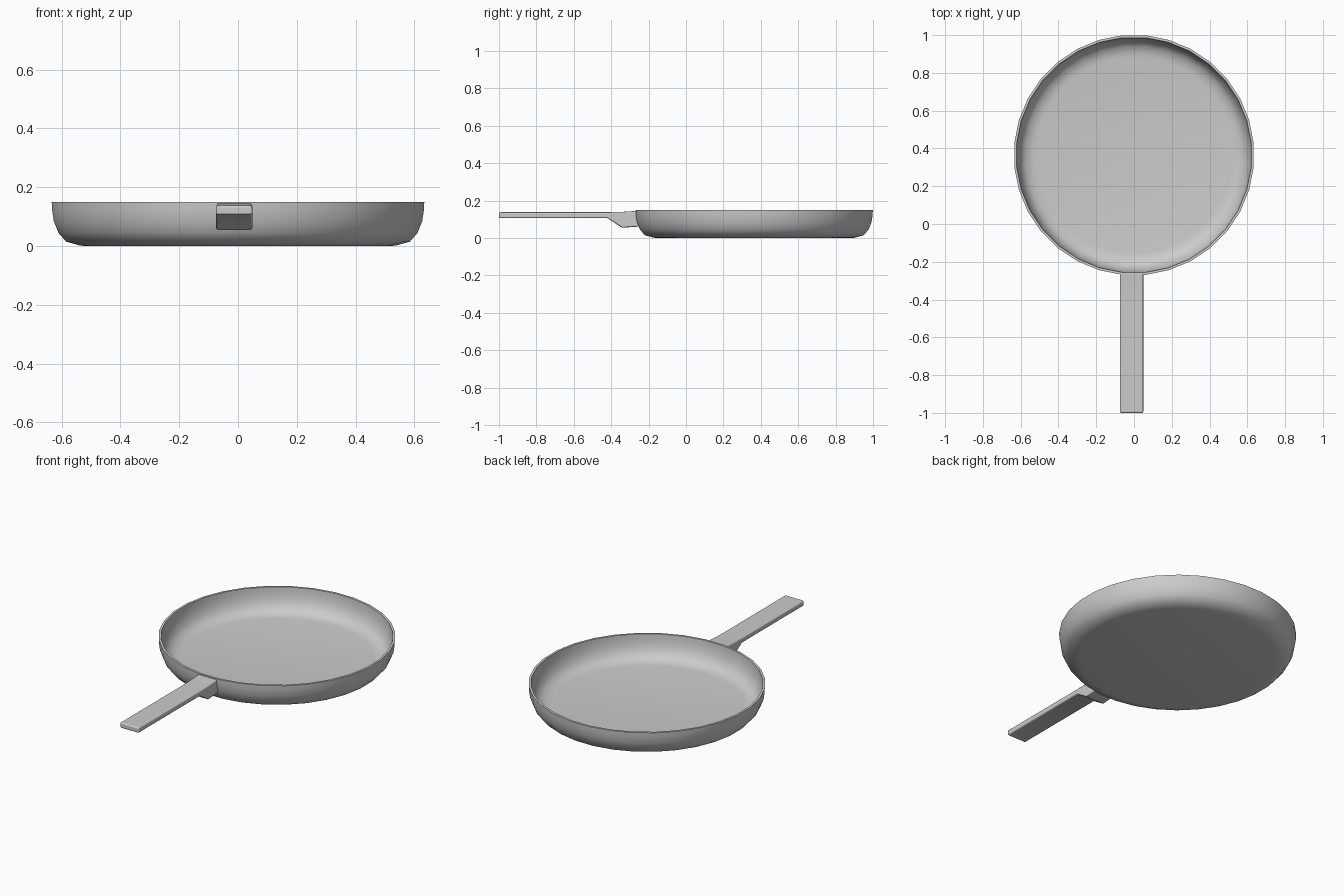
import bpy, bmesh, math

if "Cube" in bpy.data.objects:
    bpy.data.objects.remove(bpy.data.objects["Cube"])

SIDES = 32
CENTRE_Y = 0.365


def finish(name, bm, angle):
    bmesh.ops.recalc_face_normals(bm, faces=bm.faces)
    mesh = bpy.data.meshes.new(name)
    bm.to_mesh(mesh)
    bm.free()
    obj = bpy.data.objects.new(name, mesh)
    bpy.context.collection.objects.link(obj)
    bpy.ops.object.select_all(action='DESELECT')
    obj.select_set(True)
    bpy.context.view_layer.objects.active = obj
    bpy.ops.object.shade_smooth_by_angle(angle=math.radians(angle))
    return obj


# Pan: (radius, z) profile from underside, over the rim, to the inner floor
profile = [(0.525, 0.0), (0.545, 0.003), (0.588, 0.015), (0.614, 0.045),
           (0.630, 0.085), (0.636, 0.125), (0.637, 0.150),
           (0.624, 0.150), (0.622, 0.125), (0.616, 0.088),
           (0.601, 0.052), (0.578, 0.026), (0.542, 0.015), (0.52, 0.012)]
bm = bmesh.new()
rings = []
for r, z in profile:
    rings.append([bm.verts.new((r * math.cos(2 * math.pi * (i + 0.5) / SIDES),
                                CENTRE_Y + r * math.sin(2 * math.pi * (i + 0.5) / SIDES), z))
                  for i in range(SIDES)])
for a, b in zip(rings, rings[1:]):
    for i in range(SIDES):
        j = (i + 1) % SIDES
        bm.faces.new((a[i], a[j], b[j], b[i]))
bm.faces.new(rings[0])
bm.faces.new(rings[-1])
finish("pan_body", bm, 40)

# Handle: side profile (y, z) with a deeper root, extruded across x
side = [(-1.0, 0.106), (-0.42, 0.106), (-0.342, 0.055), (-0.245, 0.062),
        (-0.262, 0.145), (-0.34, 0.140), (-0.42, 0.138), (-1.0, 0.138)]
bm = bmesh.new()
face = bm.faces.new([bm.verts.new((-0.075, y, z)) for y, z in side])
ext = bmesh.ops.extrude_face_region(bm, geom=[face])
bmesh.ops.translate(bm, vec=(0.124, 0, 0),
                    verts=[v for v in ext["geom"] if isinstance(v, bmesh.types.BMVert)])
handle = finish("handle", bm, 35)
bevel = handle.modifiers.new("rounded_edges", 'BEVEL')
bevel.width = 0.008
bevel.segments = 3
bevel.limit_method = 'ANGLE'
bevel.angle_limit = math.radians(50)
for p in handle.data.polygons:
    p.use_smooth = True
bevel.harden_normals = True
